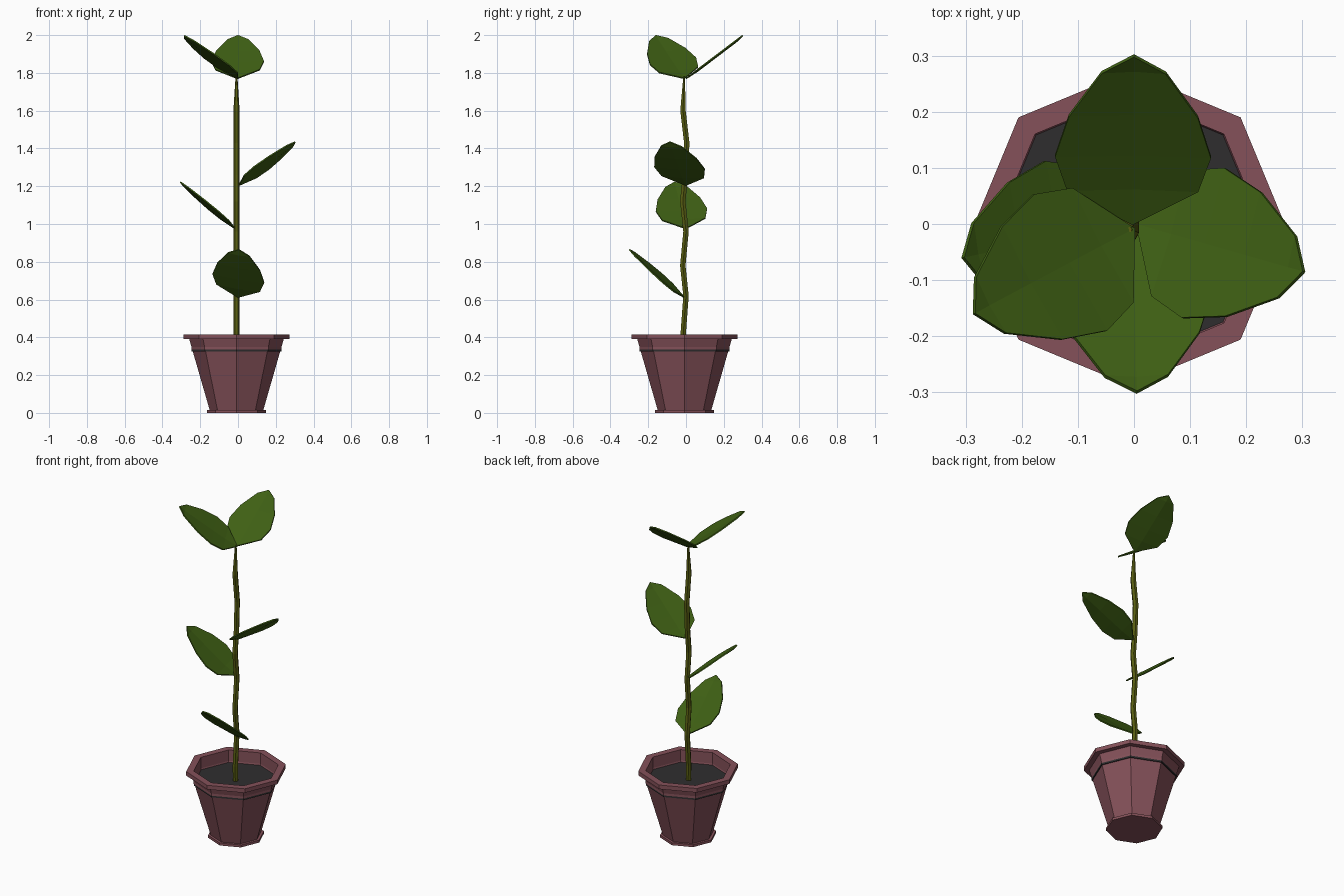
import bpy, bmesh, math
from mathutils import Vector

if "Cube" in bpy.data.objects:
    bpy.data.objects.remove(bpy.data.objects["Cube"])

CX = CY = -0.008   # pot and stem axis


def material(name, rgb):
    m = bpy.data.materials.new(name)
    m.diffuse_color = (*rgb, 1)
    m.use_nodes = True
    m.node_tree.nodes["Principled BSDF"].inputs["Base Color"].default_value = m.diffuse_color
    return m


POT = material("dusty red clay", (0.235, 0.083, 0.101))
SOIL = material("dark soil", (0.028, 0.027, 0.028))
STEM = material("olive stem", (0.10, 0.113, 0.006))
LEAF = material("leaf green", (0.050, 0.118, 0.007))


def finish(name, bm, mat, normals=True):
    if normals:
        bmesh.ops.recalc_face_normals(bm, faces=bm.faces)
    me = bpy.data.meshes.new(name)
    bm.to_mesh(me)
    bm.free()
    me.materials.append(mat)
    ob = bpy.data.objects.new(name, me)
    bpy.context.collection.objects.link(ob)
    return ob


def loft(name, rings, sides, mat, cap_start=True, cap_end=True):
    """Skin a stack of regular polygons given as (x, y, z, radius)."""
    bm = bmesh.new()
    loops = []
    for x, y, z, r in rings:
        loops.append([bm.verts.new((x + r * math.cos(math.tau * i / sides),
                                    y + r * math.sin(math.tau * i / sides), z))
                      for i in range(sides)])
    for a, b in zip(loops, loops[1:]):
        for i in range(sides):
            j = (i + 1) % sides
            bm.faces.new((a[i], a[j], b[j], b[i]))
    if cap_start:
        bm.faces.new(loops[0][::-1])
    if cap_end:
        bm.faces.new(loops[-1])
    return finish(name, bm, mat)


# Octagonal pot: foot, tapered body, rim, inner wall
pot = [(0.157, 0), (0.157, 0.015), (0.142, 0.015), (0.25, 0.39),
       (0.28, 0.39), (0.28, 0.415), (0.238, 0.415), (0.238, 0.335)]
loft("pot", [(CX, CY, z, r) for r, z in pot], 8, POT, cap_end=False)

# Soil
loft("soil", [(CX, CY, 0.325, 0.237), (CX, CY, 0.34, 0.237)], 8, SOIL)

# Wavy stem, tapered at the tip
stem = [(-0.012, 0.33), (-0.014, 0.43), (0.0, 0.62), (-0.017, 0.78), (0.0, 0.96),
        (-0.017, 1.12), (-0.003, 1.26), (0.004, 1.43), (-0.016, 1.60), (-0.010, 1.78)]
loft("stem", [(CX, y, z, 0.005 if z > 1.7 else 0.0165) for y, z in stem], 6, STEM)

# Leaf outline: (fraction of length, half width)
OUTLINE = [(0.2, 0.117), (0.4, 0.139), (0.64, 0.115), (0.9, 0.057)]


def leaf(name, base, tip, roll):
    base, tip = Vector(base), Vector(tip)
    axis = tip - base
    side = Vector((axis.y, -axis.x, 0)).normalized()
    side = (side + Vector((0, 0, roll))).normalized()
    up = side.cross(axis).normalized()
    if up.z < 0:
        up = -up
    bm = bmesh.new()
    b, t = bm.verts.new(base), bm.verts.new(tip)
    mids = [bm.verts.new(base + axis * f - up * 0.006) for f, w in OUTLINE]
    for s in (-1, 1):
        edge = [bm.verts.new(base + axis * f + side * (s * w)) for f, w in OUTLINE]
        bm.faces.new((b, edge[0], mids[0]))
        for i in range(len(OUTLINE) - 1):
            bm.faces.new((mids[i], edge[i], edge[i + 1], mids[i + 1]))
        bm.faces.new((mids[-1], edge[-1], t))
    ob = finish(name, bm, LEAF)
    mod = ob.modifiers.new("thickness", 'SOLIDIFY')
    mod.thickness = 0.007
    mod.offset = 0


# Leaves from bottom to top
leaf("leaf_front", (0.0, -0.01, 0.612), (0.005, -0.30, 0.865), 0.17)
leaf("leaf_left", (-0.015, 0.0, 0.975), (-0.305, -0.06, 1.222), 0.05)
leaf("leaf_right", (0.005, 0.0, 1.205), (0.303, -0.085, 1.435), 0.05)
leaf("leaf_top_back", (-0.003, 0.0, 1.77), (0.0, 0.30, 1.998), 0.0)
leaf("leaf_top_left", (0.0, -0.008, 1.77), (-0.285, -0.16, 1.998), 0.13)
